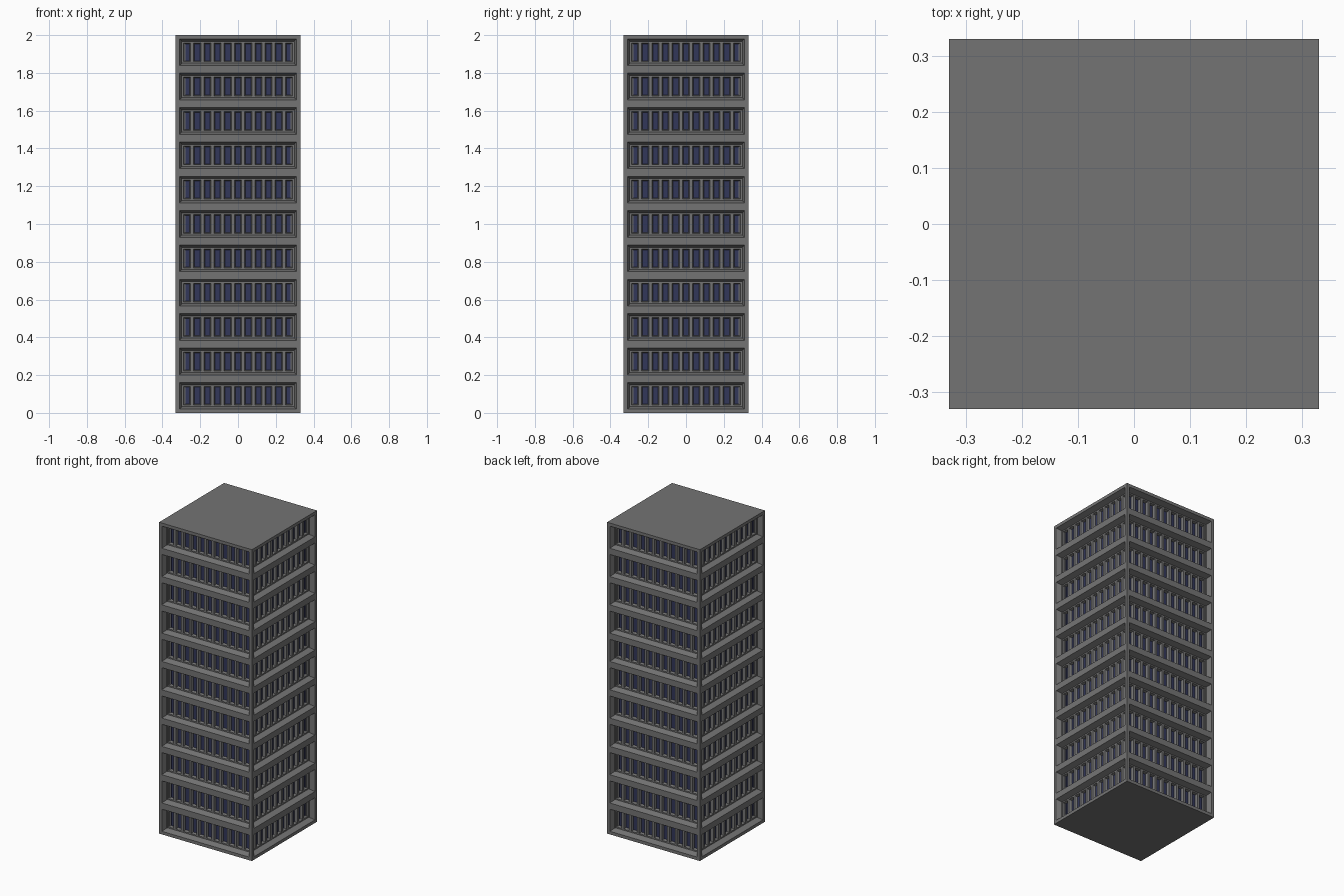
import bpy, bmesh
from mathutils import Matrix

if "Cube" in bpy.data.objects:
    bpy.data.objects.remove(bpy.data.objects["Cube"])

H, W, FLOORS, BAYS = 2.0, 0.33, 11, 11
FH = H / FLOORS
BORDER, SLOPE, DEPTH = 0.02, 0.013, 0.035      # storey recess
FRAME, REVEAL, GLASS_D = 0.008, 0.005, 0.016   # window recess


def rect(r, depth, rot):
    """Corner points of a rectangle on a facade, counter-clockwise from outside."""
    u0, u1, z0, z1 = r
    return [rot @ p for p in (Matrix.Translation((u, depth - W, z)).translation
            for u, z in ((u0, z0), (u1, z0), (u1, z1), (u0, z1)))]


def shrink(r, m):
    return (r[0] + m, r[1] - m, r[2] + m, r[3] - m)


def face(bm, pts):
    bm.faces.new([bm.verts.new(p) for p in pts])


def ring(bm, outer, inner):
    """Four quads joining two rectangles."""
    for i in range(4):
        j = (i + 1) % 4
        face(bm, (outer[i], outer[j], inner[j], inner[i]))


def finish(bm, name, color):
    bmesh.ops.remove_doubles(bm, verts=bm.verts, dist=1e-5)
    me = bpy.data.meshes.new(name)
    bm.to_mesh(me)
    bm.free()
    ob = bpy.data.objects.new(name, me)
    bpy.context.collection.objects.link(ob)
    mat = bpy.data.materials.new(name)
    mat.diffuse_color = color
    mat.use_nodes = True
    mat.node_tree.nodes["Principled BSDF"].inputs["Base Color"].default_value = mat.diffuse_color
    me.materials.append(mat)


walls, glass = bmesh.new(), bmesh.new()
for side in range(4):
    rot = Matrix.Rotation(side * 1.5707963268, 3, 'Z')
    for f in range(FLOORS):
        # storey border and sloped recess
        cell = (-W, W, f * FH, (f + 1) * FH)
        rim = shrink(cell, BORDER)
        panel = shrink(rim, SLOPE)
        ring(walls, rect(cell, 0, rot), rect(rim, 0, rot))
        ring(walls, rect(rim, 0, rot), rect(panel, DEPTH, rot))
        # row of windows set into the recessed panel
        step = (panel[1] - panel[0]) / BAYS
        for b in range(BAYS):
            u = panel[0] + b * step
            bay = (u, u + step, panel[2], panel[3])
            opening = shrink(bay, FRAME)
            pane = shrink(opening, REVEAL)
            ring(walls, rect(bay, DEPTH, rot), rect(opening, DEPTH, rot))
            ring(walls, rect(opening, DEPTH, rot), rect(pane, DEPTH + GLASS_D, rot))
            face(glass, rect(pane, DEPTH + GLASS_D, rot))

# flat roof and base
face(walls, [(-W, -W, H), (W, -W, H), (W, W, H), (-W, W, H)])
face(walls, [(-W, W, 0), (W, W, 0), (W, -W, 0), (-W, -W, 0)])

finish(walls, "tower_walls", (0.175, 0.175, 0.175, 1))
finish(glass, "window_glass", (0.032, 0.038, 0.10, 1))
